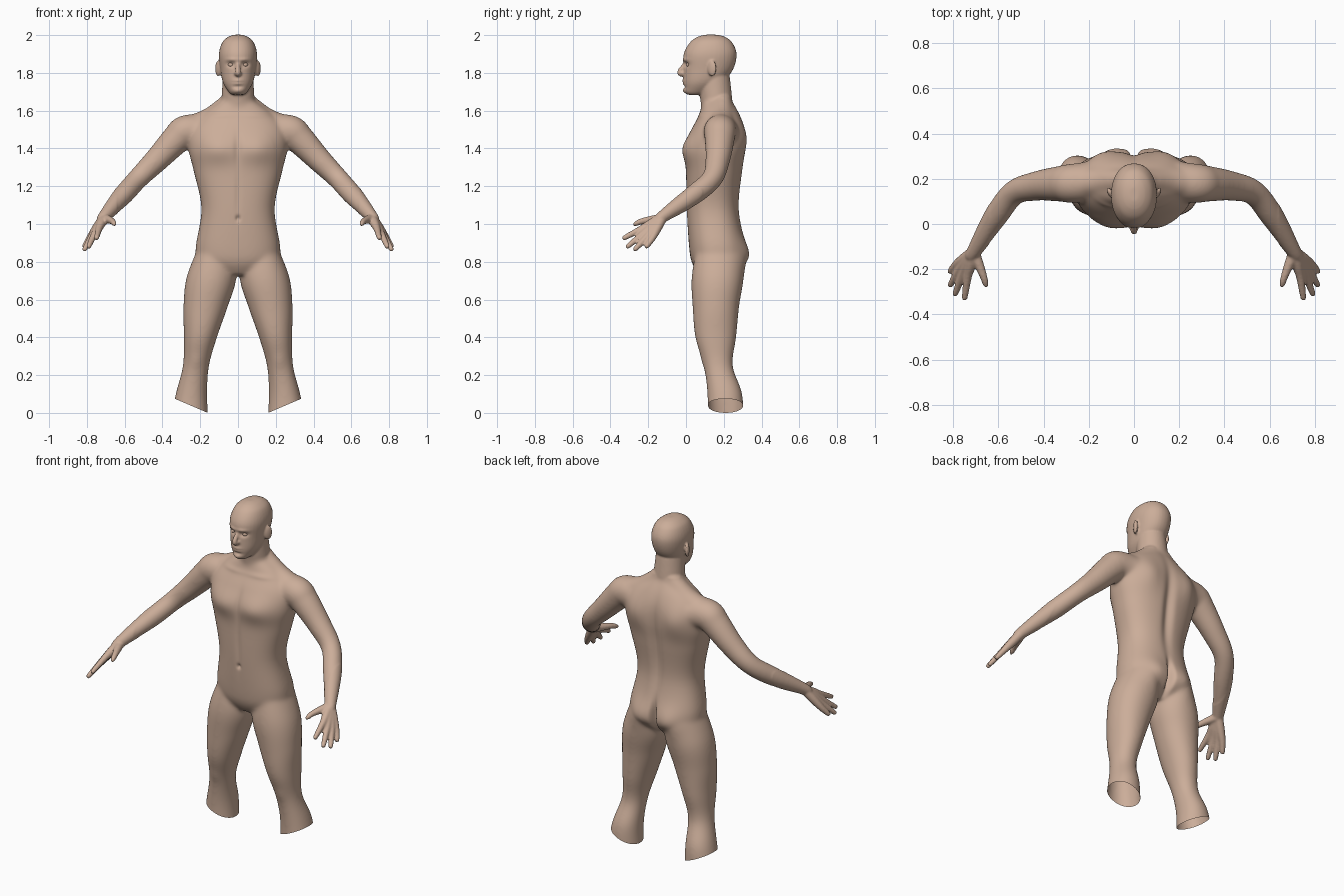
import bpy, bmesh, math
from mathutils import Vector, Matrix

if "Cube" in bpy.data.objects:
    bpy.data.objects.remove(bpy.data.objects["Cube"])

bm = bmesh.new()


def resample(rows, k=6):
    """Catmull-Rom interpolation of rows of numbers."""
    out = []
    for i in range(len(rows) - 1):
        p0, p1, p2, p3 = (rows[max(0, min(len(rows) - 1, i + d))] for d in (-1, 0, 1, 2))
        for t in (j / k for j in range(k)):
            out.append([0.5 * (2 * b + (c - a) * t + (2 * a - 5 * b + 4 * c - d) * t * t
                               + (3 * b - a - 3 * c + d) * t ** 3)
                        for a, b, c, d in zip(p0, p1, p2, p3)])
    return out + [list(rows[-1])]


def skin(rings):
    vs = [[bm.verts.new(p) for p in r] for r in rings]
    n = len(vs[0])
    for a, b in zip(vs, vs[1:]):
        for i in range(n):
            bm.faces.new((a[i], a[(i + 1) % n], b[(i + 1) % n], b[i]))
    bm.faces.new(vs[0])
    bm.faces.new(vs[-1])


def loft(rows, power=2.2, side=1, n=36):
    """Horizontal sections: z, left x, right x, front y, back y."""
    rings = []
    for z, xa, xb, yf, yb in resample(rows):
        ring = []
        for i in range(n):
            c, s = math.cos(math.tau * i / n), math.sin(math.tau * i / n)
            u = math.copysign(abs(c) ** (2 / power), c)
            v = math.copysign(abs(s) ** (2 / power), s)
            ring.append((side * ((xa + xb) / 2 + u * (xb - xa) / 2), (yf + yb) / 2 + v * (yb - yf) / 2, z))
        rings.append(ring)
    skin(rings)


def tube(rows, side=1, n=24):
    """Round sections along a path: x, y, z, radius."""
    pts = resample(rows)
    rings = []
    for i, (x, y, z, r) in enumerate(pts):
        a, b = pts[max(0, i - 1)], pts[min(len(pts) - 1, i + 1)]
        d = (Vector(b[:3]) - Vector(a[:3])).normalized()
        u = d.cross(Vector((.3, .5, .8))).normalized()
        v = d.cross(u)
        ring = [Vector((x, y, z)) + max(r, .002) * (u * math.cos(math.tau * k / n) + v * math.sin(math.tau * k / n))
                for k in range(n)]
        rings.append([(side * p.x, p.y, p.z) for p in ring])
    skin(rings)


def ball(target, loc, size, rot=0):
    m = Matrix.Translation(loc) @ Matrix.Rotation(rot, 4, 'Z') @ Matrix.Diagonal((*size, 1))
    bmesh.ops.create_uvsphere(target, u_segments=24, v_segments=16, radius=1, matrix=m)


# torso and head profiles: z, half width, front y, back y
torso = [(.73, .10, .07, .24), (.79, .20, .033, .30), (.87, .225, .017, .315), (1.08, .194, .003, .282),
         (1.28, .235, .0, .30), (1.40, .263, .002, .314), (1.50, .255, .03, .31),
         (1.58, .19, .07, .285), (1.66, .08, .09, .24)]
head = [(1.684, .03, .012, .08), (1.70, .05, -.004, .13), (1.75, .08, -.012, .195), (1.82, .094, -.012, .25),
        (1.90, .101, -.012, .268), (1.96, .084, .02, .245), (1.99, .053, .06, .208), (2.002, .02, .10, .165)]
neck = [(1.54, .095, .09, .26), (1.78, .08, .06, .232)]
for part, power in ((torso, 2.35), (head, 2.15), (neck, 2)):
    loft([(z, -w, w, f, b) for z, w, f, b in part], power)

# nose
tube([(0, .005, 1.865, .009), (0, -.034, 1.803, .014), (0, -.005, 1.79, .012)])

# limbs
leg = [(.90, .04, .20, .06, .28), (.72, .009, .272, .03, .303), (.56, .055, .289, .035, .281),
       (.40, .111, .287, .049, .266), (.25, .153, .292, .093, .248), (.10, .163, .33, .113, .298),
       (-.08, .155, .365, .115, .305)]
arm = [(.14, .19, 1.49, .085), (.27, .18, 1.492, .087), (.325, .178, 1.45, .080), (.43, .168, 1.34, .066),
       (.53, .138, 1.24, .056), (.61, .035, 1.15, .053), (.705, -.118, 1.043, .033), (.72, -.14, 1.02, .028)]
trapezius = [(.03, .19, 1.66, .05), (.14, .188, 1.557, .064), (.26, .18, 1.50, .07)]
thumb = [(.705, -.13, 1.03, .026), (.668, -.225, 1.016, .017), (.656, -.265, 1.002, .013), (.653, -.28, .994, .005)]
wrist = Vector((.708, -.122, 1.038))
for s in (1, -1):
    loft(leg, 2.1, s)
    for path in (arm, trapezius, thumb):
        tube(path, s)
    # fingers fan out evenly, the middle ones reaching further
    for i in range(4):
        knuckle = Vector((.735, -.233, .976)).lerp(Vector((.785, -.178, .926)), i / 3)
        tip = Vector((.75, -.335, .922)).lerp(Vector((.816, -.213, .876)), i / 3)
        if i in (1, 2):
            knuckle += Vector((.006, -.009, -.008))
            tip += Vector((.021, -.021, -.031))
        tube([(*wrist, .026), (*wrist.lerp(knuckle, .55), .024), (*knuckle, .0185),
              (*knuckle.lerp(tip, .9), .013), (*tip, .005)], s)
    # ear and nostril wing
    ball(bm, (s * .106, .138, 1.823), (.011, .026, .042), s * -.45)
    ball(bm, (s * .012, -.016, 1.797), (.009, .014, .009))

bmesh.ops.recalc_face_normals(bm, faces=bm.faces)
me = bpy.data.meshes.new("body")
bm.to_mesh(me)
bm.free()
body = bpy.data.objects.new("body", me)
bpy.context.collection.objects.link(body)
bpy.context.view_layer.objects.active = body
body.select_set(True)


def apply(kind, **props):
    m = body.modifiers.new(kind, kind)
    for k, v in props.items():
        setattr(m, k, v)
    bpy.ops.object.modifier_apply(modifier=m.name)


# fuse the parts, soften trunk and limbs more than head and hands
apply('REMESH', mode='VOXEL', voxel_size=.006)
group = body.vertex_groups.new(name="trunk")
group.add([v.index for v in body.data.vertices if v.co.z < 1.67 and abs(v.co.x) < .64], 1, 'REPLACE')
apply('SMOOTH', factor=.5, iterations=55, vertex_group="trunk")
apply('SMOOTH', factor=.5, iterations=4)

# sculpting dabs: x, z, width, height, push along y
front = [(.11, 1.40, .10, .075, -.027), (0, 1.40, .02, .08, .010),     # chest
         (0, 1.15, .015, .13, .005), (0, 1.03, .011, .014, .012),      # belly, navel
         (.12, 1.575, .09, .014, -.007), (.22, .27, .035, .04, -.008),  # collar, knee
         (.037, 1.845, .022, .014, .015), (.034, 1.87, .028, .009, -.006),  # eye, brow
         (0, 1.752, .026, .016, -.009), (0, 1.751, .026, .004, .006),  # lips
         (0, 1.727, .024, .008, .006), (0, 1.704, .03, .015, -.011)]   # chin
back = [(0, 1.27, .03, .24, -.020), (.14, 1.45, .075, .09, .018),      # spine, shoulder blade
        (.10, .83, .08, .085, .027), (0, .83, .017, .085, -.048)]      # buttocks
for dabs, way in ((front, -1), (back, 1)):
    for x, z, w, h, push in dabs:
        for s in ((1, -1) if x else (1,)):
            for v in body.data.vertices:
                dz = (v.co.z - z) / h
                if abs(dz) < 2.5:
                    q = dz * dz + ((v.co.x - s * x) / w) ** 2
                    if q < 6:
                        v.co.y += push * math.exp(-q) * max(0, min(1, way * (v.co.y - .14) / .1))

# slanted leg cuts
bm = bmesh.new()
bm.from_mesh(body.data)
for s in (1, -1):
    bmesh.ops.bisect_plane(bm, geom=bm.verts[:] + bm.edges[:] + bm.faces[:], plane_co=(s * .16, 0, 0),
                           plane_no=(s * .43, 0, -1), clear_outer=True)
bm.to_mesh(body.data)
bm.free()

# eyes
eb = bmesh.new()
for s in (1, -1):
    ball(eb, (s * .036, .019, 1.843), (.017, .017, .014))
em = bpy.data.meshes.new("eyes")
eb.to_mesh(em)
eb.free()
eyes = bpy.data.objects.new("eyes", em)
bpy.context.collection.objects.link(eyes)

mat = bpy.data.materials.new("skin")
mat.diffuse_color = (.60, .42, .32, 1)
mat.use_nodes = True
mat.node_tree.nodes["Principled BSDF"].inputs["Base Color"].default_value = mat.diffuse_color
for ob in (body, eyes):
    ob.data.materials.clear()
    ob.data.materials.append(mat)
    for p in ob.data.polygons:
        p.use_smooth = True
